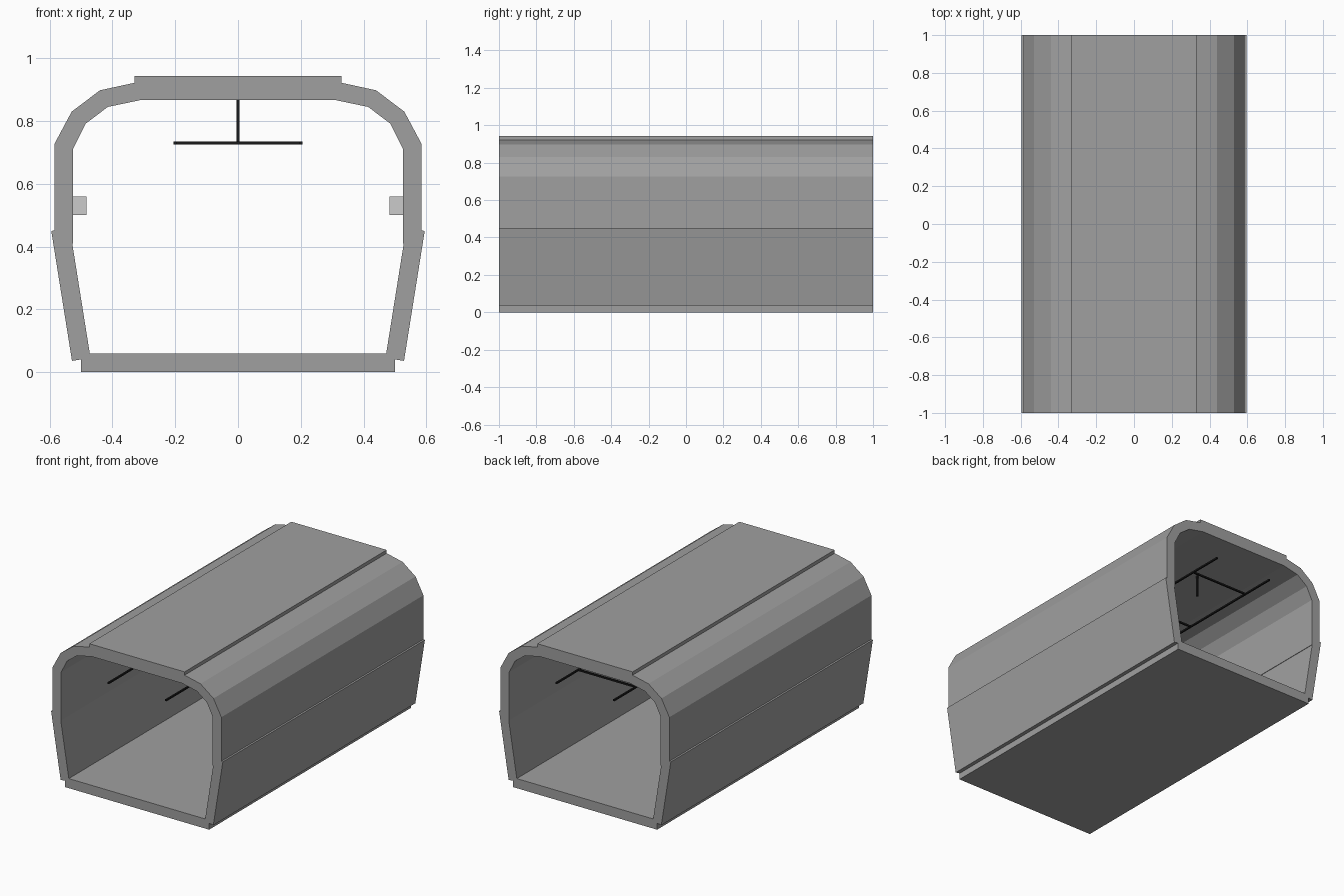
import bpy, bmesh

if "Cube" in bpy.data.objects:
    bpy.data.objects.remove(bpy.data.objects["Cube"])


def material(name, v):
    m = bpy.data.materials.new(name)
    m.diffuse_color = (v, v, v, 1)
    m.use_nodes = True
    m.node_tree.nodes["Principled BSDF"].inputs["Base Color"].default_value = m.diffuse_color
    return m


SHELL = material("shell_grey", 0.35)
BLACK = material("rail_black", 0.01)


def extrude(name, outline, y0=-1.0, y1=1.0, mat=None, mirror=False):
    """Extrude an x-z outline along y, optionally mirrored across x = 0."""
    bm = bmesh.new()
    face = bm.faces.new([bm.verts.new((x, y0, z)) for x, z in outline])
    ext = bmesh.ops.extrude_face_region(bm, geom=[face])
    verts = [g for g in ext["geom"] if isinstance(g, bmesh.types.BMVert)]
    bmesh.ops.translate(bm, verts=verts, vec=(0, y1 - y0, 0))
    if face.is_valid and not any(len(e.link_faces) > 1 for e in face.edges):
        bm.faces.remove(face)
        bm.faces.new([v for v in bm.verts if v not in verts])
    bmesh.ops.recalc_face_normals(bm, faces=bm.faces)
    me = bpy.data.meshes.new(name)
    bm.to_mesh(me)
    bm.free()
    ob = bpy.data.objects.new(name, me)
    bpy.context.collection.objects.link(ob)
    if mat:
        me.materials.append(mat)
    if mirror:
        ob.modifiers.new("Mirror", "MIRROR").use_mirror_merge = False
    return ob


def box(name, x0, x1, y0, y1, z0, z1, **kw):
    return extrude(name, [(x0, z0), (x1, z0), (x1, z1), (x0, z1)], y0, y1, **kw)


# Floor and roof slabs
box("floor", -0.5, 0.5, -1, 1, 0, 0.06, mat=SHELL)
box("roof_panel", -0.33, 0.33, -1, 1, 0.867, 0.943, mat=SHELL)

# Leaning lower walls, upright upper walls
extrude("lower_wall", [(0.529, 0.036), (0.595, 0.45), (0.536, 0.459), (0.47, 0.045)],
        mat=SHELL, mirror=True)
box("upper_wall", 0.525, 0.585, -1, 1, 0.41, 0.715, mat=SHELL, mirror=True)

# Faceted shoulders between walls and roof
extrude("shoulder", [(0.585, 0.715), (0.585, 0.727), (0.53, 0.83), (0.44, 0.898),
                     (0.325, 0.923), (0.31, 0.867), (0.415, 0.845),
                     (0.485, 0.792), (0.525, 0.713)], mat=SHELL, mirror=True)

# Small side lamps on the inner walls
box("side_lamp", 0.483, 0.527, -0.3, 0.3, 0.5, 0.56, mirror=True)

# Overhead rails, cross bars and hangers
t = 0.005
box("overhead_rail", 0.2 - t, 0.2 + t, -1, 1, 0.73 - t, 0.73 + t, mat=BLACK, mirror=True)
for y in (-0.72, -0.22, 0.28, 0.78):
    box("cross_bar", -0.2, 0.2, y - t, y + t, 0.73 - t, 0.73 + t, mat=BLACK)
for y in (-0.58, 0, 0.58):
    box("rail_hanger", -t, t, y - t, y + t, 0.73, 0.87, mat=BLACK)
